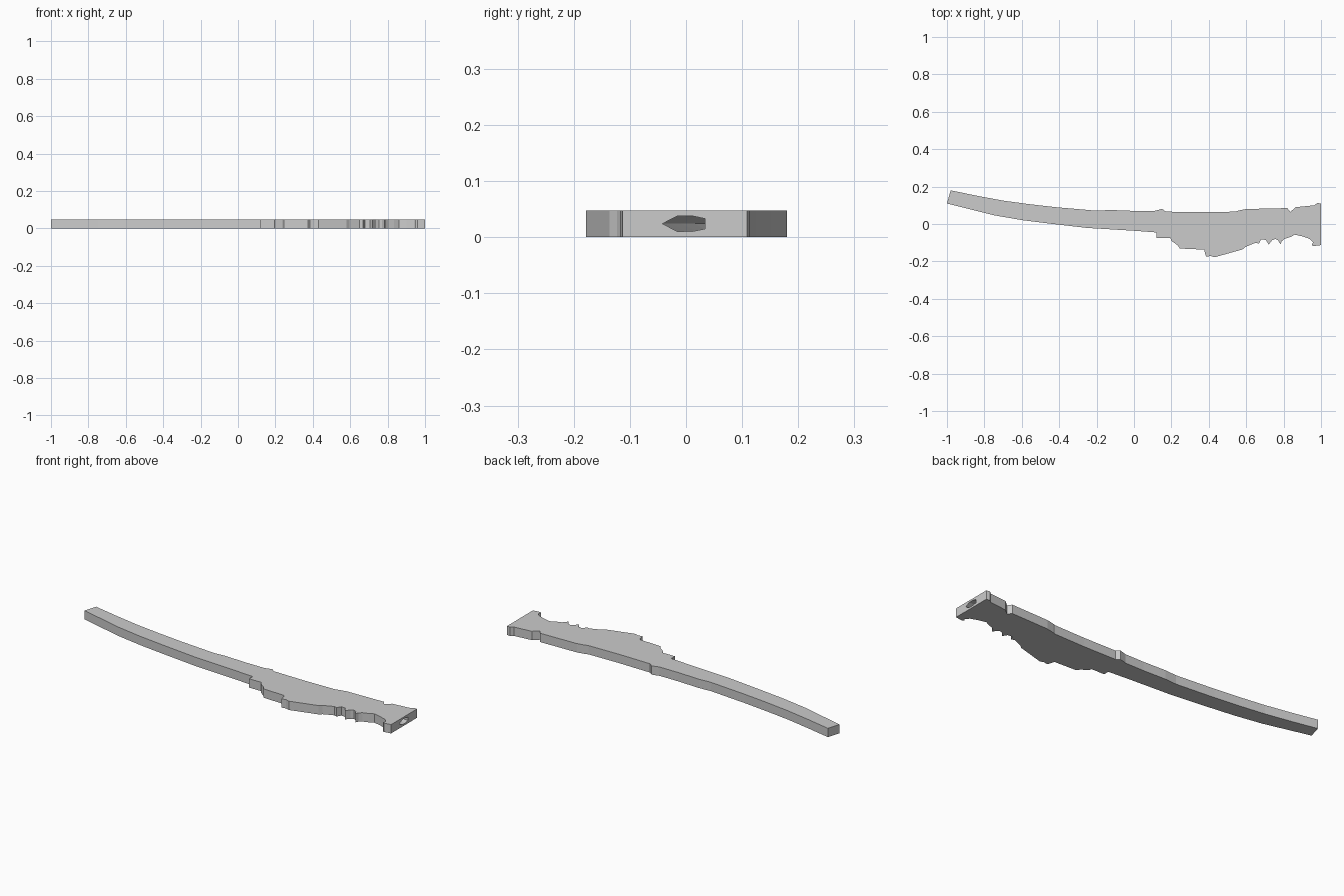
import bpy, bmesh

if "Cube" in bpy.data.objects:
    bpy.data.objects.remove(bpy.data.objects["Cube"])

HEIGHT = 0.048


def make_object(name, bm):
    bmesh.ops.recalc_face_normals(bm, faces=bm.faces)
    mesh = bpy.data.meshes.new(name)
    bm.to_mesh(mesh)
    bm.free()
    ob = bpy.data.objects.new(name, mesh)
    bpy.context.collection.objects.link(ob)
    return ob


# Scabbard silhouette: upper edge from tip to mouth, then lower edge back
upper = [(-.98, .18), (-.84, .151), (-.7, .125), (-.56, .106), (-.42, .09),
         (-.2, .071), (-.13, .075), (0, .07), (.11, .07), (.15, .081),
         (.17, .066), (.36, .063), (.54, .066), (.56, .072), (.60, .08),
         (.82, .085), (.835, .064), (.865, .09), (.965, .1), (.98, .113), (1, .109)]
lower = [(1, -.113), (.96, -.118), (.95, -.112), (.958, -.098), (.94, -.08),
         (.90, -.066), (.86, -.057), (.835, -.07), (.805, -.08),
         (.79, -.092), (.783, -.108), (.77, -.087), (.755, -.08), (.738, -.087),
         (.72, -.11), (.705, -.085), (.68, -.082), (.667, -.105), (.65, -.1),
         (.595, -.123), (.58, -.136), (.43, -.178), (.41, -.171), (.385, -.175),
         (.375, -.137), (.245, -.131), (.235, -.115), (.2, -.09), (.195, -.076),
         (.12, -.076), (.12, -.045), (0, -.036), (-.25, -.021), (-.45, .002),
         (-.6, .021), (-.75, .047), (-1, .11)]
bm = bmesh.new()
base = bm.faces.new([bm.verts.new((x, y, 0)) for x, y in upper + lower])
side = bmesh.ops.extrude_face_region(bm, geom=[base], use_keep_orig=True)
bmesh.ops.translate(bm, vec=(0, 0, HEIGHT),
                    verts=[v for v in side['geom'] if isinstance(v, bmesh.types.BMVert)])
scabbard = make_object("scabbard", bm)

# Curved blade slot: wedge section swept along the centre line (x, y, scale)
section = [(-.042, 0), (-.015, .014), (.01, .014), (.034, .009),
           (.034, -.009), (.01, -.014), (-.015, -.014)]
path = [(1.05, 0, 1), (.7, 0, 1), (.4, .004, .98), (.1, .014, .95), (-.2, .03, .9),
        (-.45, .05, .85), (-.65, .078, .8), (-.8, .105, .7), (-.92, .13, .3)]
bm = bmesh.new()
rings = [[bm.verts.new((x, y + a * s, HEIGHT / 2 + b * s)) for a, b in section]
         for x, y, s in path]
n = len(section)
for r, q in zip(rings, rings[1:]):
    for i in range(n):
        bm.faces.new((r[i], r[(i + 1) % n], q[(i + 1) % n], q[i]))
bm.faces.new(rings[0])
bm.faces.new(rings[-1])
slot = make_object("blade_slot_cutter", bm)
slot.hide_render = True

# Cut the slot into the scabbard and drop the cutter
cut = scabbard.modifiers.new("blade_slot", 'BOOLEAN')
cut.operation = 'DIFFERENCE'
cut.solver = 'EXACT'
cut.object = slot
bpy.context.view_layer.objects.active = scabbard
bpy.ops.object.modifier_apply(modifier=cut.name)
bpy.data.objects.remove(slot)
